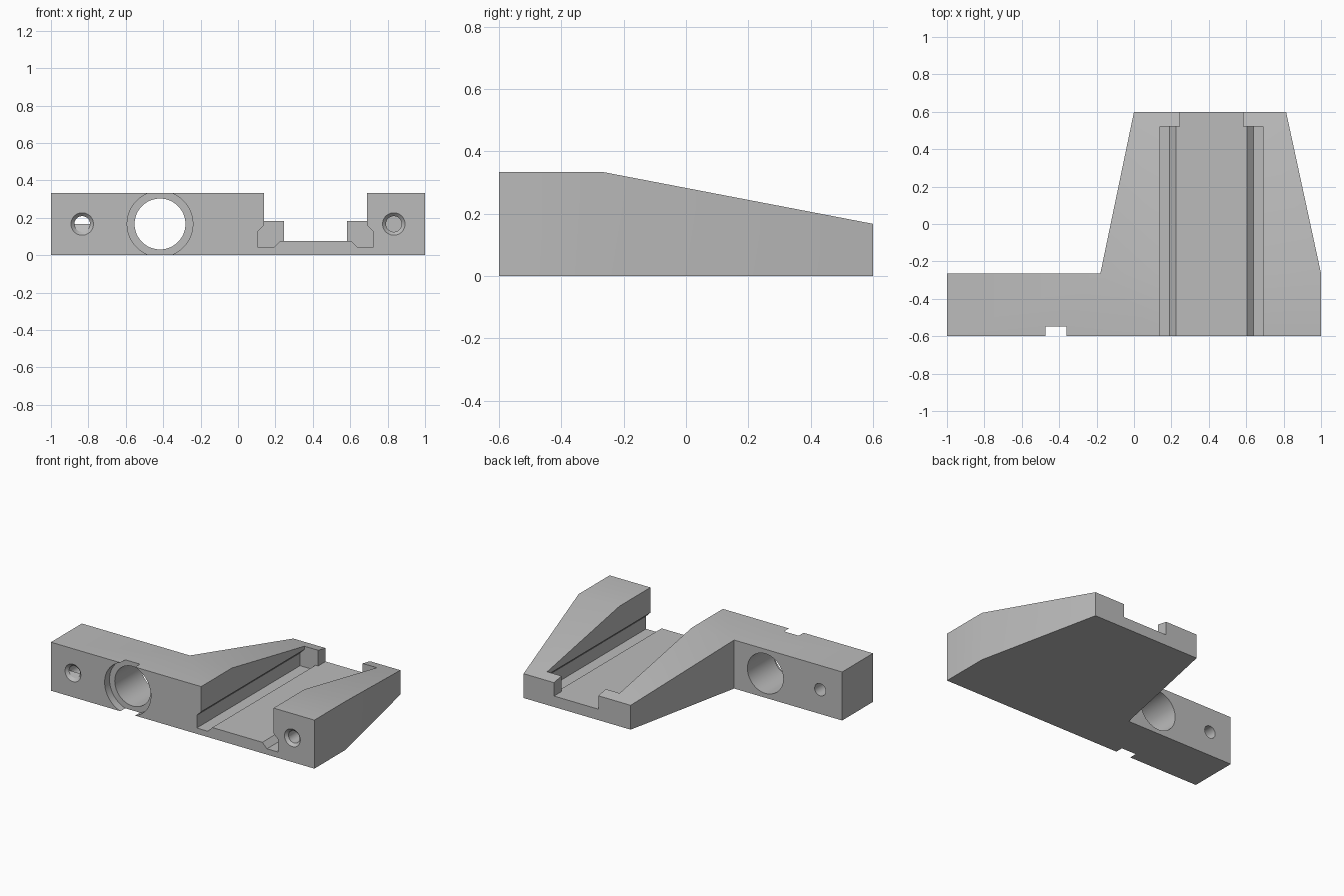
import bpy
import bmesh
import math
from mathutils import Matrix, Vector

default = bpy.data.objects.get("Cube")
if default:
    bpy.data.objects.remove(default, do_unlink=True)

FRONT, SHOULDER, BACK = -0.6, -0.265, 0.6
HEIGHT, BACK_HEIGHT = 0.333, 0.167
MID = HEIGHT / 2

grey = bpy.data.materials.new("plain grey")
grey.use_nodes = True
colour = (0.5, 0.5, 0.5, 1)
grey.diffuse_color = colour
grey.node_tree.nodes["Principled BSDF"].inputs["Base Color"].default_value = colour


def finish(name, bm):
    bmesh.ops.recalc_face_normals(bm, faces=bm.faces)
    mesh = bpy.data.meshes.new(name)
    bm.to_mesh(mesh)
    bm.free()
    mesh.materials.append(grey)
    obj = bpy.data.objects.new(name, mesh)
    bpy.context.collection.objects.link(obj)
    return obj


def prism(name, points, offset):
    """Extrude a flat outline along an offset."""
    bm = bmesh.new()
    face = bm.faces.new([bm.verts.new(p) for p in points])
    extruded = bmesh.ops.extrude_face_region(bm, geom=[face])["geom"]
    verts = [v for v in extruded if isinstance(v, bmesh.types.BMVert)]
    bmesh.ops.translate(bm, verts=verts, vec=Vector(offset))
    return finish(name, bm)


def bore(name, x, r_front, r_back, y0, y1):
    """Round or tapered cutter running front to back."""
    bm = bmesh.new()
    place = Matrix.Translation((x, (y0 + y1) / 2, MID)) @ Matrix.Rotation(-math.pi / 2, 4, 'X')
    bmesh.ops.create_cone(bm, cap_ends=True, segments=64, radius1=r_front,
                          radius2=r_back, depth=y1 - y0, matrix=place)
    return finish(name, bm)


# Body plan: side arm and tapered cradle
plan = [(-1, FRONT), (1, FRONT), (1, SHOULDER), (0.813, BACK),
        (0, BACK), (-0.18, SHOULDER), (-1, SHOULDER)]
body = prism("mounting_bracket", [(x, y, 0) for x, y in plan], (0, 0, HEIGHT))

# Sloping top behind the shoulder
slope = (BACK_HEIGHT - HEIGHT) / (BACK - SHOULDER)
far = 0.8
wedge = [(SHOULDER, HEIGHT), (far, HEIGHT + slope * (far - SHOULDER)), (far, 0.5), (SHOULDER, 0.5)]
cutters = [prism("slope_cutter", [(-1.2, y, z) for y, z in wedge], (2.4, 0, 0))]

# Undercut slide channel, then the narrower gap between the end stops
channel = [(0.14, 0.5), (0.14, 0.16), (0.107, 0.127), (0.107, 0.04), (0.19, 0.04), (0.225, 0.075),
           (0.605, 0.075), (0.64, 0.04), (0.723, 0.04), (0.723, 0.127), (0.69, 0.16), (0.69, 0.5)]
cutters.append(prism("channel_cutter", [(x, -0.7, z) for x, z in channel], (0, 1.22, 0)))
gap = [(0.245, 0.075), (0.582, 0.075), (0.582, 0.5), (0.245, 0.5)]
cutters.append(prism("gap_cutter", [(x, 0.4, z) for x, z in gap], (0, 0.4, 0)))

# Large bore with a shallow flange recess
cutters.append(bore("bore_cutter", -0.417, 0.136, 0.136, -0.7, 0))
cutters.append(bore("recess_cutter", -0.417, 0.1757, 0.1757, -0.7, -0.547))

# Countersunk screw holes: through the arm, blind in the cradle
for side, end in ((-1, 0), (1, -0.25)):
    x = side * 0.833
    cutters.append(bore("screw_cutter", x, 0.042, 0.042, -0.7, end))
    cutters.append(bore("countersink_cutter", x, 0.078, 0.042, -0.618, -0.582))

# Apply all cuts
for cutter in cutters:
    mod = body.modifiers.new(cutter.name, 'BOOLEAN')
    mod.operation = 'DIFFERENCE'
    mod.solver = 'EXACT'
    mod.object = cutter
    cutter.hide_render = True
bpy.context.view_layer.update()
result = bpy.data.meshes.new_from_object(body.evaluated_get(bpy.context.evaluated_depsgraph_get()))
body.modifiers.clear()
body.data = result
result.materials.clear()
result.materials.append(grey)
for cutter in cutters:
    bpy.data.objects.remove(cutter, do_unlink=True)

# Smooth bores, crisp edges
bpy.ops.object.select_all(action='DESELECT')
body.select_set(True)
bpy.context.view_layer.objects.active = body
bpy.ops.object.shade_smooth_by_angle(angle=math.radians(25))
